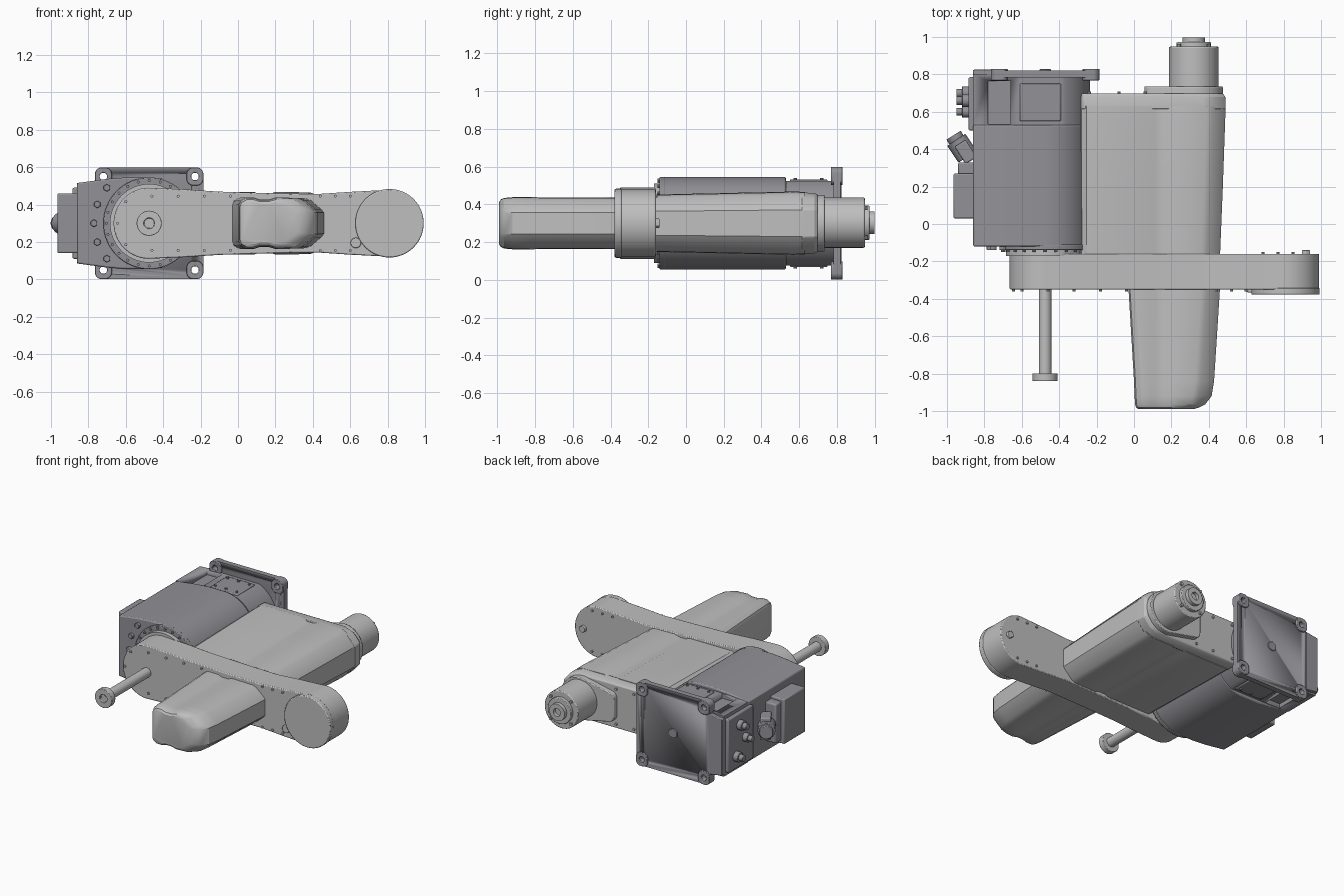
import bpy, bmesh, math
from mathutils import Vector, Matrix

cube = bpy.data.objects.get("Cube")
if cube:
    bpy.data.objects.remove(cube, do_unlink=True)

ZC = 0.3      # height of the main axis
PX = -0.475   # x of the base joint axis


def material(name, rgb):
    m = bpy.data.materials.new(name)
    m.use_nodes = True
    m.diffuse_color = (*rgb, 1)
    bsdf = m.node_tree.nodes["Principled BSDF"]
    bsdf.inputs["Base Color"].default_value = (*rgb, 1)
    bsdf.inputs["Roughness"].default_value = 0.6
    return m


LIGHT = material("light grey", (0.52, 0.52, 0.52))
DARK = material("purple grey", (0.29, 0.285, 0.31))


def finish(name, bm, mat, bevel=0):
    bmesh.ops.recalc_face_normals(bm, faces=bm.faces)
    me = bpy.data.meshes.new(name)
    bm.to_mesh(me)
    bm.free()
    me.materials.append(mat)
    ob = bpy.data.objects.new(name, me)
    bpy.context.collection.objects.link(ob)
    bpy.ops.object.select_all(action='DESELECT')
    ob.select_set(True)
    bpy.context.view_layer.objects.active = ob
    bpy.ops.object.shade_smooth_by_angle(angle=math.radians(28))
    if bevel:
        add_bevel(ob, bevel)
    return ob


def add_bevel(ob, width):
    b = ob.modifiers.new("bevel", 'BEVEL')
    b.width, b.segments, b.limit_method = width, 2, 'ANGLE'
    b.angle_limit = math.radians(35)


def loft(name, sections, mat, bevel=0):
    """Skin x-z outlines placed at successive y positions."""
    bm = bmesh.new()
    rings = [[bm.verts.new((x, y, z)) for x, z in pts] for y, pts in sections]
    n = len(rings[0])
    for a, b in zip(rings, rings[1:]):
        for i in range(n):
            j = (i + 1) % n
            bm.faces.new((a[i], a[j], b[j], b[i]))
    bm.faces.new(rings[0])
    bm.faces.new(rings[-1])
    return finish(name, bm, mat, bevel)


def prism(name, pts, y0, y1, mat, bevel=0):
    return loft(name, [(y0, pts), (y1, pts)], mat, bevel)


def box(name, x, y, z, mat, bevel=0, turn=0):
    bm = bmesh.new()
    mid = Vector([sum(r) / 2 for r in (x, y, z)])
    size = [r[1] - r[0] for r in (x, y, z)]
    bmesh.ops.create_cube(bm, size=1, matrix=Matrix.Translation(mid)
                          @ Matrix.Rotation(turn, 4, 'Z') @ Matrix.Diagonal((*size, 1)))
    return finish(name, bm, mat, bevel)


def rod(name, p, q, r, mat, bevel=0, sides=48):
    bm = bmesh.new()
    p, q = Vector(p), Vector(q)
    rot = (q - p).to_track_quat('Z', 'Y').to_matrix().to_4x4()
    bmesh.ops.create_cone(bm, cap_ends=True, segments=sides, radius1=r, radius2=r,
                          depth=(q - p).length, matrix=Matrix.Translation((p + q) / 2) @ rot)
    return finish(name, bm, mat, bevel)


def cut(ob, cutter):
    m = ob.modifiers.new("cut", 'BOOLEAN')
    m.operation, m.object, m.solver = 'DIFFERENCE', cutter, 'EXACT'
    bpy.context.view_layer.objects.active = ob
    bpy.ops.object.modifier_apply(modifier="cut")
    bpy.data.objects.remove(cutter, do_unlink=True)


def arc(cx, cz, r, a0, a1, n=24):
    angles = [math.radians(a0 + (a1 - a0) * i / n) for i in range(n + 1)]
    return [(cx + r * math.cos(a), cz + r * math.sin(a)) for a in angles]


def mirrored(top):
    """Close an upper half outline by reflecting it across the axis height."""
    return top + [(x, 2 * ZC - z) for x, z in reversed(top)]


def rounded_rect(x0, x1, z0, z1, r):
    return (arc(x1 - r, z1 - r, r, 0, 90, 6) + arc(x0 + r, z1 - r, r, 90, 180, 6)
            + arc(x0 + r, z0 + r, r, 180, 270, 6) + arc(x1 - r, z0 + r, r, 270, 360, 6))


# Base housing, with a flattened rear part
shell = [(-0.86, 0.515), (-0.70, 0.537), (-0.60, 0.545)] + arc(-0.48, ZC, 0.245, 90, 3)
prism("base_housing", mirrored(shell), -0.12, 0.53, DARK, 0.008)
flat_shell = [(x, min(z, 0.524)) for x, z in shell]
rear = prism("base_rear_housing", mirrored(flat_shell), 0.53, 0.80, DARK)
for s in (-1, 1):
    z = sorted((ZC + s * 0.19, ZC + s * 0.3))
    cut(rear, box("pocket_cutter", (-0.78, -0.66), (0.535, 0.765), z, DARK))
    z = sorted((ZC + s * 0.2, ZC + s * 0.232))
    box("cover_plate", (-0.61, -0.39), (0.55, 0.75), z, DARK, 0.006)
    for x in (-0.585, -0.5, -0.415):
        for y in (0.58, 0.72):
            rod("cover_bolt", (x, y, ZC + s * 0.23), (x, y, ZC + s * 0.24), 0.009, DARK, 0, 8)

# Mounting plate with corner pads and bolt holes
plate = prism("mounting_plate", rounded_rect(-0.765, -0.185, 0.002, 0.598, 0.04), 0.782, 0.82, DARK)
prism("mounting_side_panel", mirrored([(-0.86, 0.5), (-0.76, 0.515)]), 0.79, 0.825, DARK, 0.004)
for x in (-0.72, -0.23):
    for z in (0.05, 0.55):
        pad = prism("mounting_pad", rounded_rect(x - 0.045, x + 0.045, z - 0.048, z + 0.048, 0.035),
                    0.768, 0.83, DARK)
        for ob in (plate, pad):
            cut(ob, rod("hole_cutter", (x, 0.7, z), (x, 0.9, z), 0.02, DARK, 0, 24))
        add_bevel(pad, 0.003)
rod("plate_plug", (PX, 0.81, ZC), (PX, 0.828, ZC), 0.035, DARK, 0.003, 6)

# Base joint ring and bolts on the front of the housing
rod("joint_ring", (PX, -0.14, ZC), (PX, -0.11, ZC), 0.245, DARK, 0.004, 64)
rod("joint_collar", (PX, -0.17, ZC), (PX, -0.13, ZC), 0.21, LIGHT, 0, 64)
for x, z in arc(PX, ZC, 0.228, 0, 345, 23):
    rod("ring_bolt", (x, -0.15, z), (x, -0.13, z), 0.008, DARK, 0, 8)
for x, z in arc(PX, ZC, 0.295, 140, 220, 4):
    rod("housing_bolt", (x, -0.14, z), (x, -0.11, z), 0.02, DARK, 0.003, 6)

# Connector side of the base
box("cable_box", (-0.965, -0.85), (0.03, 0.27), (0.14, 0.46), DARK, 0.008)
box("cable_box_shoulder", (-0.94, -0.85), (0.26, 0.33), (0.16, 0.44), DARK, 0.01)
box("socket_panel", (-0.885, -0.85), (0.5, 0.785), (0.11, 0.49), DARK, 0.008)
box("angled_socket_base", (-0.935, -0.865), (0.33, 0.44), (0.22, 0.38), DARK, 0.008, math.radians(32))
rod("angled_socket", (-0.89, 0.36, ZC), (-0.95, 0.45, ZC), 0.058, DARK, 0.004)
rod("angled_socket_cap", (-0.94, 0.435, ZC), (-0.965, 0.475, ZC), 0.045, DARK, 0.004)
for y, z, r in ((0.66, 0.41, 0.035), (0.6, 0.3, 0.03), (0.7, 0.2, 0.035)):
    rod("small_socket", (-0.88, y, z), (-0.92, y, z), r, DARK, 0.003, 24)
    rod("small_socket_tip", (-0.91, y, z), (-0.95, y, z), r * 0.65, DARK, 0.003, 24)

# Cross link with rounded ends
waist = [(0.60, 0.468), (0.42, 0.456), (0.2, 0.46), (-0.1, 0.469), (-0.3, 0.482)]
link = arc(0.81, ZC, 0.18, 3, 100) + waist + arc(PX, ZC, 0.19, 92, 177)
prism("cross_link", mirrored(link), -0.35, -0.16, LIGHT, 0.006)
rod("link_end_cover", (0.81, -0.378, ZC), (0.81, -0.34, ZC), 0.183, LIGHT, 0.006, 64)
rod("link_small_cap", (0.63, -0.365, 0.195), (0.63, -0.34, 0.195), 0.028, LIGHT, 0.004, 24)
rod("link_rear_plug", (0.92, -0.17, ZC), (0.92, -0.14, ZC), 0.025, LIGHT, 0.003, 6)
for x in (-0.6, -0.46, -0.32, -0.18, -0.04, 0.44, 0.52, 0.6):
    for s in (-1, 1):
        z = ZC + s * (0.115 if x == -0.6 else 0.145)
        rod("link_bolt", (x, -0.36, z), (x, -0.34, z), 0.008, LIGHT, 0, 8)
        rod("link_rear_bolt", (x + 0.25, -0.17, z), (x + 0.25, -0.15, z), 0.008, LIGHT, 0, 8)
rod("link_end_bolt", (-0.645, -0.36, ZC), (-0.645, -0.34, ZC), 0.008, LIGHT, 0, 8)


# Grooved arm cross-section, shared by both arms
def arm(x0, x1, h):
    half = [(x0, 0.72 * h), (x0 + 0.008, 0.88 * h), (x0 + 0.035, h), (0.085, h), (0.115, 0.92 * h),
            (0.165, 0.92 * h), (0.2, h), (x1 - 0.1, 0.98 * h), (x1 - 0.07, 0.9 * h),
            (x1 - 0.015, 0.55 * h), (x1, 0.42 * h)]
    return mirrored([(x, ZC + z) for x, z in half])


loft("front_arm", [(-0.34, arm(-0.03, 0.46, 0.136)), (-0.84, arm(0, 0.428, 0.138)),
                   (-0.92, arm(0.003, 0.415, 0.138)), (-0.965, arm(0.006, 0.38, 0.134)),
                   (-0.982, arm(0.012, 0.345, 0.126)), (-0.99, arm(0.025, 0.32, 0.112))], LIGHT)
loft("rear_arm", [(-0.17, arm(-0.29, 0.46, 0.152)), (0.2, arm(-0.29, 0.475, 0.16)),
                  (0.57, arm(-0.29, 0.488, 0.168)), (0.63, arm(-0.29, 0.488, 0.166))], LIGHT)


# Rear cap of the arm and motor mount
def cap(x1, h):
    return mirrored([(-0.295, ZC + 0.8 * h), (-0.27, ZC + h), (x1 - 0.12, ZC + h),
                     (x1 - 0.05, ZC + 0.82 * h), (x1, ZC + 0.45 * h)])


loft("rear_cap", [(0.615, cap(0.49, 0.163)), (0.68, cap(0.488, 0.16)),
                  (0.698, cap(0.475, 0.152))], LIGHT, 0.005)
mount = arc(0.325, ZC, 0.15, 3, 100) + arc(0.1, ZC + 0.06, 0.045, 105, 180, 6)
prism("motor_mount", mirrored(mount), 0.69, 0.735, LIGHT, 0.005)
for x in (-0.24, -0.08, 0.06):
    for s in (-1, 1):
        rod("cap_bolt", (x, 0.69, ZC + s * 0.125), (x, 0.708, ZC + s * 0.125), 0.009, LIGHT, 0, 8)

# Motor
rod("motor_body", (0.32, 0.73, 0.303), (0.32, 0.948, 0.303), 0.133, LIGHT, 0.006, 64)
rod("motor_end_ring", (0.32, 0.94, 0.303), (0.32, 0.972, 0.303), 0.092, LIGHT, 0.004)
hub = rod("motor_hub", (0.32, 0.96, 0.303), (0.32, 0.998, 0.303), 0.06, LIGHT)
cut(hub, rod("hub_cutter", (0.32, 0.975, 0.303), (0.32, 1.1, 0.303), 0.028, LIGHT, 0, 24))
for x, z in arc(0.32, 0.303, 0.112, 45, 315, 3):
    rod("motor_bolt", (x, 0.94, z), (x, 0.962, z), 0.01, LIGHT, 0, 8)

# Tool shaft with end flange
rod("tool_shaft", (PX, -0.81, ZC), (PX, -0.33, ZC), 0.034, LIGHT)
flange = rod("tool_flange", (PX, -0.84, ZC), (PX, -0.798, ZC), 0.067, LIGHT)
cut(flange, rod("flange_cutter", (PX, -0.9, ZC), (PX, -0.825, ZC), 0.028, LIGHT, 0, 24))
add_bevel(flange, 0.003)
